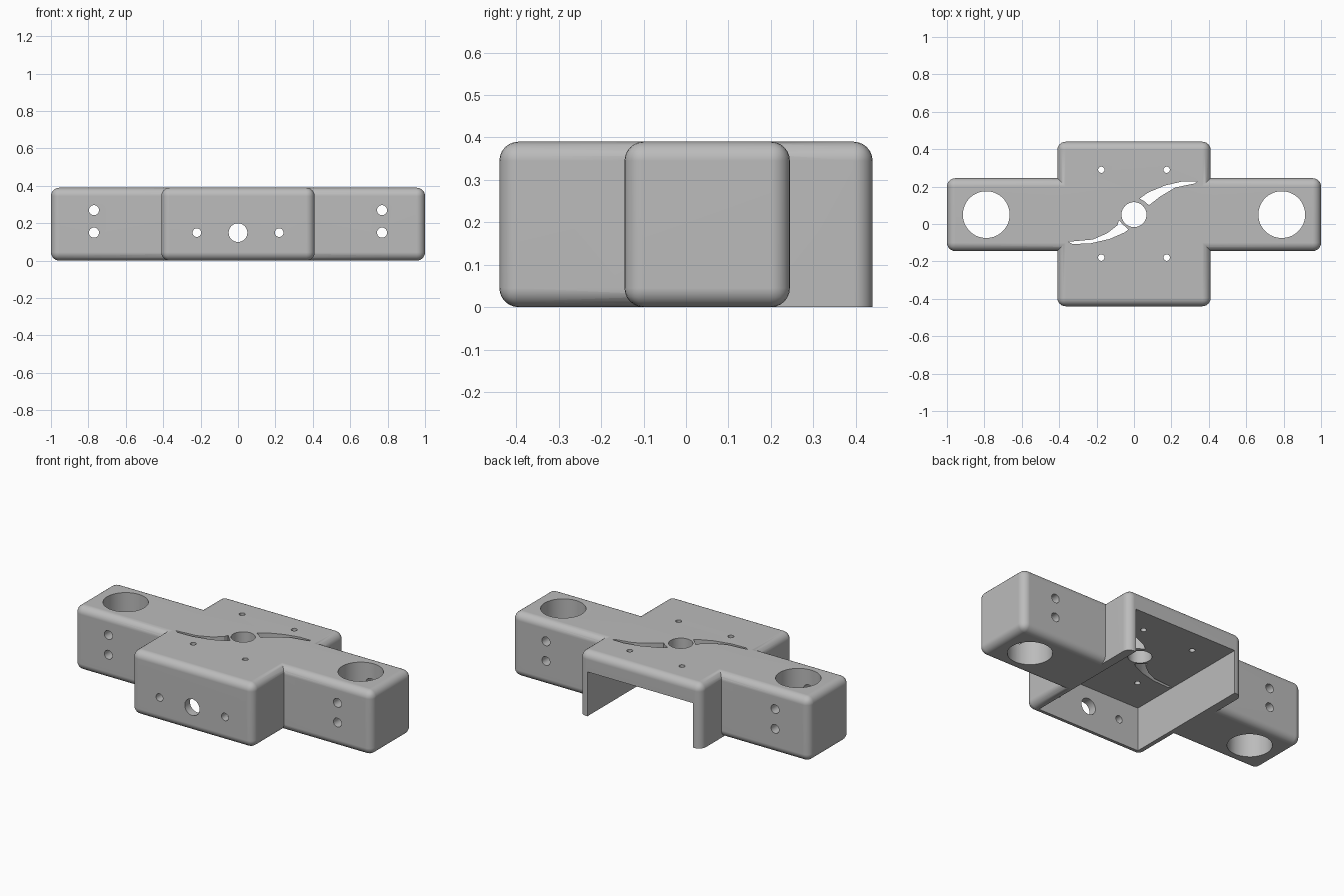
import bpy, bmesh, math
from mathutils import Matrix, Vector

cube = bpy.data.objects.get("Cube")
if cube:
    bpy.data.objects.remove(cube, do_unlink=True)

HEIGHT = 0.39
FILLET = 0.045
MID_Y = 0.05      # centre line of the arms
CEILING = 0.27    # underside of the top plate

grey = bpy.data.materials.new("neutral grey")
grey.use_nodes = True
GREY = (0.5, 0.5, 0.5, 1)
grey.diffuse_color = GREY
grey.node_tree.nodes["Principled BSDF"].inputs["Base Color"].default_value = GREY


def add_object(name, bm):
    bmesh.ops.recalc_face_normals(bm, faces=bm.faces)
    mesh = bpy.data.meshes.new(name)
    bm.to_mesh(mesh)
    bm.free()
    mesh.materials.append(grey)
    obj = bpy.data.objects.new(name, mesh)
    bpy.context.scene.collection.objects.link(obj)
    return obj


def block(name, low, high, rounded=None):
    """Box between two corners; edges whose midpoint passes the rule are filleted."""
    low, high = Vector(low), Vector(high)
    bm = bmesh.new()
    bmesh.ops.create_cube(bm, size=1)
    for v in bm.verts:
        v.co = Vector([low[i] if v.co[i] < 0 else high[i] for i in range(3)])
    if rounded:
        edges = [e for e in bm.edges if rounded((e.verts[0].co + e.verts[1].co) / 2)]
        bmesh.ops.bevel(bm, geom=edges, offset=FILLET, segments=6, profile=0.5,
                        affect='EDGES', clamp_overlap=True)
    return add_object(name, bm)


def drill(name, centre, radius, length, axis="Z", sides=32):
    bm = bmesh.new()
    turn = Matrix.Rotation(math.pi / 2, 4, 'X') if axis == "Y" else Matrix()
    bmesh.ops.create_cone(bm, cap_ends=True, segments=sides, radius1=radius, radius2=radius,
                          depth=length, matrix=Matrix.Translation(centre) @ turn)
    return add_object(name, bm)


def slot(name, outline):
    bm = bmesh.new()
    face = bm.faces.new([bm.verts.new((x, y, 0.2)) for x, y in outline])
    top = bmesh.ops.extrude_face_region(bm, geom=[face])
    verts = [g for g in top["geom"] if isinstance(g, bmesh.types.BMVert)]
    bmesh.ops.translate(bm, verts=verts, vec=(0, 0, 0.3))
    return add_object(name, bm)


def combine(target, tool, operation):
    tool.hide_render = True
    mod = target.modifiers.new(tool.name, 'BOOLEAN')
    mod.operation = operation
    mod.solver = 'EXACT'
    mod.object = tool
    bpy.context.view_layer.objects.active = target
    bpy.ops.object.modifier_apply(modifier=mod.name)
    bpy.data.objects.remove(tool, do_unlink=True)


# Cross-shaped housing: long arms, rounded front half, square-footed back half
housing = block("housing", (-1, -0.145, 0), (1, 0.245, HEIGHT), lambda m: True)
front_half = block("front_half", (-0.41, -0.44, 0), (0.41, 0.15, HEIGHT),
                   lambda m: m.y < 0.149)
back_half = block("back_half", (-0.41, 0.0, 0), (0.41, 0.44, HEIGHT),
                  lambda m: m.y > 0.001 and m.z > 0.001)
combine(housing, front_half, 'UNION')
combine(housing, back_half, 'UNION')

# Cavity open at the bottom and the back
cuts = [block("cavity", (-0.355, -0.39, -0.1), (0.355, 0.6, CEILING))]

# Centre bore and front wall port
cuts.append(drill("centre_bore", (0, MID_Y, 0.35), 0.067, 0.4))
cuts.append(drill("front_port", (0, -0.42, 0.15), 0.05, 0.2, "Y"))

# Holes repeated on both sides
for side in (-1, 1):
    cuts.append(drill("arm_bore", (side * 0.79, MID_Y, 0.2), 0.125, 1, sides=64))
    cuts.append(drill("front_screw", (side * 0.22, -0.42, 0.15), 0.023, 0.2, "Y", 24))
    for z in (0.15, 0.27):
        cuts.append(drill("arm_screw", (side * 0.77, MID_Y, z), 0.027, 1, "Y", 24))
    for y in (-0.18, 0.29):
        cuts.append(drill("top_screw", (side * 0.175, y, 0.35), 0.017, 0.4, "Z", 24))

# Curved leaf-shaped slots either side of the bore
cuts.append(slot("front_slot", [
    (-0.35, -0.095), (-0.22, -0.083), (-0.144, -0.05), (-0.09, -0.008), (-0.08, 0.02),
    (-0.062, 0.0), (-0.03, -0.03), (-0.05, -0.045), (-0.13, -0.08), (-0.235, -0.104),
    (-0.33, -0.107)]))
cuts.append(slot("back_slot", [
    (0.337, 0.227), (0.326, 0.217), (0.22, 0.195), (0.14, 0.147), (0.08, 0.1),
    (0.06, 0.118), (0.03, 0.136), (0.075, 0.168), (0.166, 0.206), (0.257, 0.227)]))

for cut in cuts:
    combine(housing, cut, 'DIFFERENCE')

# Smooth fillets and bores, crisp rims
bpy.ops.object.select_all(action='DESELECT')
housing.select_set(True)
bpy.context.view_layer.objects.active = housing
bpy.ops.object.shade_smooth_by_angle(angle=math.radians(30))
weighted = housing.modifiers.new("even_shading", 'WEIGHTED_NORMAL')
weighted.keep_sharp = True
